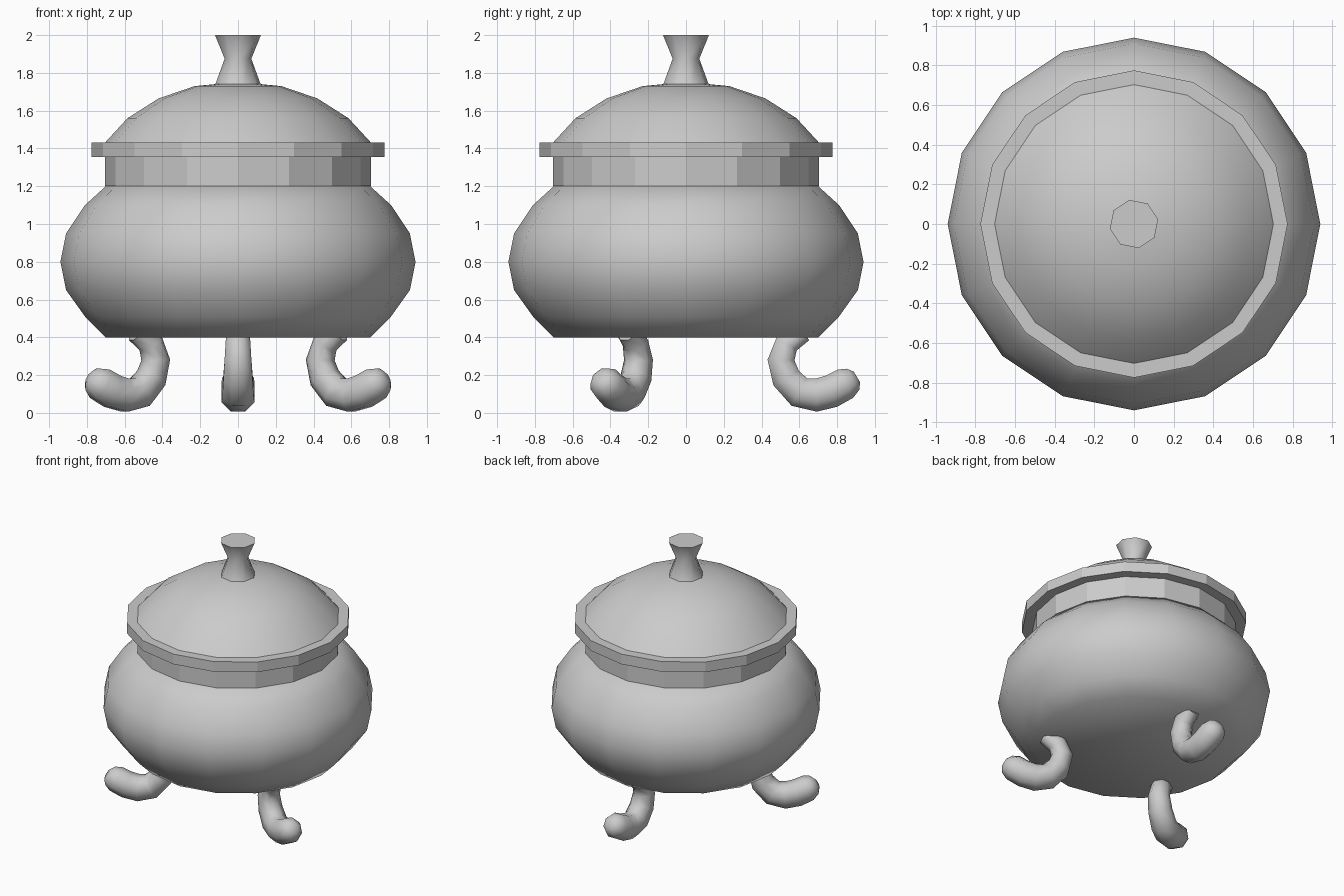
import bpy, bmesh
from math import sin, cos, pi, radians
from mathutils import Vector

if "Cube" in bpy.data.objects:
    bpy.data.objects.remove(bpy.data.objects["Cube"])


def skin(name, rings, smooth=True):
    """Bridge a list of closed vertex rings and cap both ends."""
    bm = bmesh.new()
    loops = [[bm.verts.new(p) for p in ring] for ring in rings]
    n = len(loops[0])
    for a, b in zip(loops, loops[1:]):
        for i in range(n):
            j = (i + 1) % n
            bm.faces.new((a[i], a[j], b[j], b[i]))
    bm.faces.new(loops[0][::-1])
    bm.faces.new(loops[-1])
    bmesh.ops.recalc_face_normals(bm, faces=bm.faces)
    mesh = bpy.data.meshes.new(name)
    bm.to_mesh(mesh)
    bm.free()
    obj = bpy.data.objects.new(name, mesh)
    bpy.context.collection.objects.link(obj)
    if smooth:
        bpy.ops.object.select_all(action='DESELECT')
        obj.select_set(True)
        bpy.context.view_layer.objects.active = obj
        bpy.ops.object.shade_smooth_by_angle(angle=radians(60))
    return obj


def lathe(name, profile, sides=16, turn=0.0, smooth=True):
    """Revolve (radius, height) points around z."""
    rings = [[(r * cos(turn + 2 * pi * i / sides), r * sin(turn + 2 * pi * i / sides), z)
              for i in range(sides)] for r, z in profile]
    return skin(name, rings, smooth)


def tube(name, path, angle, sides=8):
    """Sweep a round section along (out, height, radius) points in a vertical plane."""
    out = Vector((cos(angle), sin(angle), 0))
    side = Vector((-sin(angle), cos(angle), 0))
    up = Vector((0, 0, 1))
    pts = [out * d + up * z for d, z, r in path]
    rings = []
    for k, p in enumerate(pts):
        t = (pts[min(k + 1, len(pts) - 1)] - pts[max(k - 1, 0)]).normalized()
        nrm = t.cross(side)
        r = path[k][2]
        rings.append([p + r * (cos(a) * nrm + sin(a) * side)
                      for a in (2 * pi * (i + 0.5) / sides for i in range(sides))])
    return skin(name, rings)


# Round pot belly with flat base
lathe("pot_body", [(0.70, 0.40), (0.81, 0.51), (0.91, 0.65), (0.94, 0.80),
                   (0.91, 0.95), (0.81, 1.10), (0.70, 1.20)])

# Faceted neck and lid rim
lathe("pot_neck", [(0.703, 1.20), (0.703, 1.37)], smooth=False)
lathe("lid_rim", [(0.775, 1.355), (0.775, 1.432)], smooth=False)

# Lid dome and knob
lathe("lid_dome", [(0.705, 1.43), (0.585, 1.56), (0.42, 1.665), (0.23, 1.73), (0.02, 1.75)])
lathe("lid_knob", [(0.124, 1.735), (0.072, 1.875), (0.124, 2.0)], sides=8, turn=radians(11))

# Three curled legs
leg_path = [(0.62, 0.43, 0.06), (0.535, 0.37, 0.07), (0.503, 0.28, 0.077),
            (0.53, 0.185, 0.084), (0.60, 0.11, 0.09), (0.69, 0.094, 0.095),
            (0.77, 0.115, 0.095), (0.845, 0.155, 0.092), (0.885, 0.178, 0.07),
            (0.905, 0.19, 0.035)]
for label, deg in (("back_leg", 90), ("front_left_leg", 210), ("front_right_leg", 330)):
    tube(label, leg_path, radians(deg))
